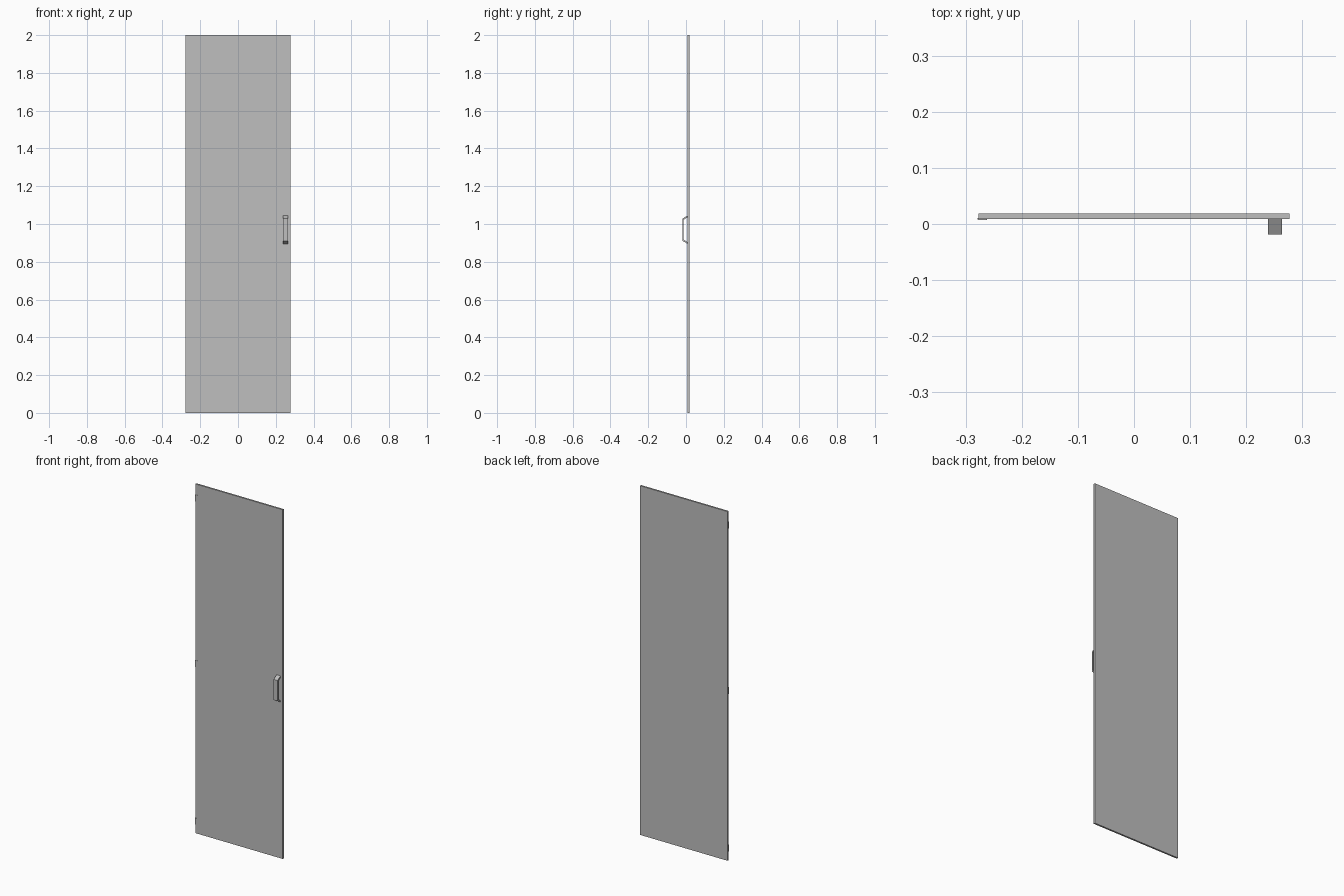
import bpy
import bmesh
from mathutils import Matrix, Vector

cube = bpy.data.objects.get("Cube")
if cube:
    bpy.data.objects.remove(cube, do_unlink=True)

grey = bpy.data.materials.new("mid_grey")
grey.use_nodes = True
colour = (0.52, 0.52, 0.52, 1)
grey.diffuse_color = colour
grey.node_tree.nodes["Principled BSDF"].inputs["Base Color"].default_value = colour


def finish(name, bm):
    bmesh.ops.recalc_face_normals(bm, faces=bm.faces)
    mesh = bpy.data.meshes.new(name)
    bm.to_mesh(mesh)
    bm.free()
    mesh.materials.append(grey)
    obj = bpy.data.objects.new(name, mesh)
    bpy.context.collection.objects.link(obj)
    return obj


def add_box(bm, low, high):
    low, high = Vector(low), Vector(high)
    matrix = Matrix.Translation((low + high) / 2) @ Matrix.Diagonal((*(high - low), 1))
    bmesh.ops.create_cube(bm, size=1, matrix=matrix)


# Door panel
FRONT, BACK, HALF = 0.009, 0.019, 0.277
bm = bmesh.new()
add_box(bm, (-HALF, FRONT, 0), (HALF, BACK, 2))
finish("door_panel", bm)

# Pull handle: a bent bar profile, mirrored about its middle, extruded sideways
MID = 0.97
outer = [(FRONT, 0.075), (-0.019, 0.059)]
inner = [(-0.0125, 0.053), (FRONT, 0.066)]
profile = [(y, MID + h) for y, h in outer]
profile += [(y, MID - h) for y, h in reversed(outer)]
profile += [(y, MID - h) for y, h in reversed(inner)]
profile += [(y, MID + h) for y, h in inner]
bm = bmesh.new()
face = bm.faces.new([bm.verts.new((0.239, y, z)) for y, z in profile])
side = bmesh.ops.extrude_face_region(bm, geom=[face])["geom"]
moved = [v for v in side if isinstance(v, bmesh.types.BMVert)]
bmesh.ops.translate(bm, verts=moved, vec=(0.025, 0, 0))
finish("pull_handle", bm)

# Hinges: a thin leaf on the front and a knuckle at the edge
for name, z in (("lower", 0.068), ("middle", 0.972), ("upper", 1.92)):
    bm = bmesh.new()
    add_box(bm, (-0.278, 0.007, z - 0.019), (-0.262, FRONT, z + 0.019))
    bmesh.ops.create_cone(bm, cap_ends=True, segments=8, radius1=0.002,
                          radius2=0.002, depth=0.038,
                          matrix=Matrix.Translation((-0.277, 0.009, z)))
    finish(name + "_hinge", bm)
